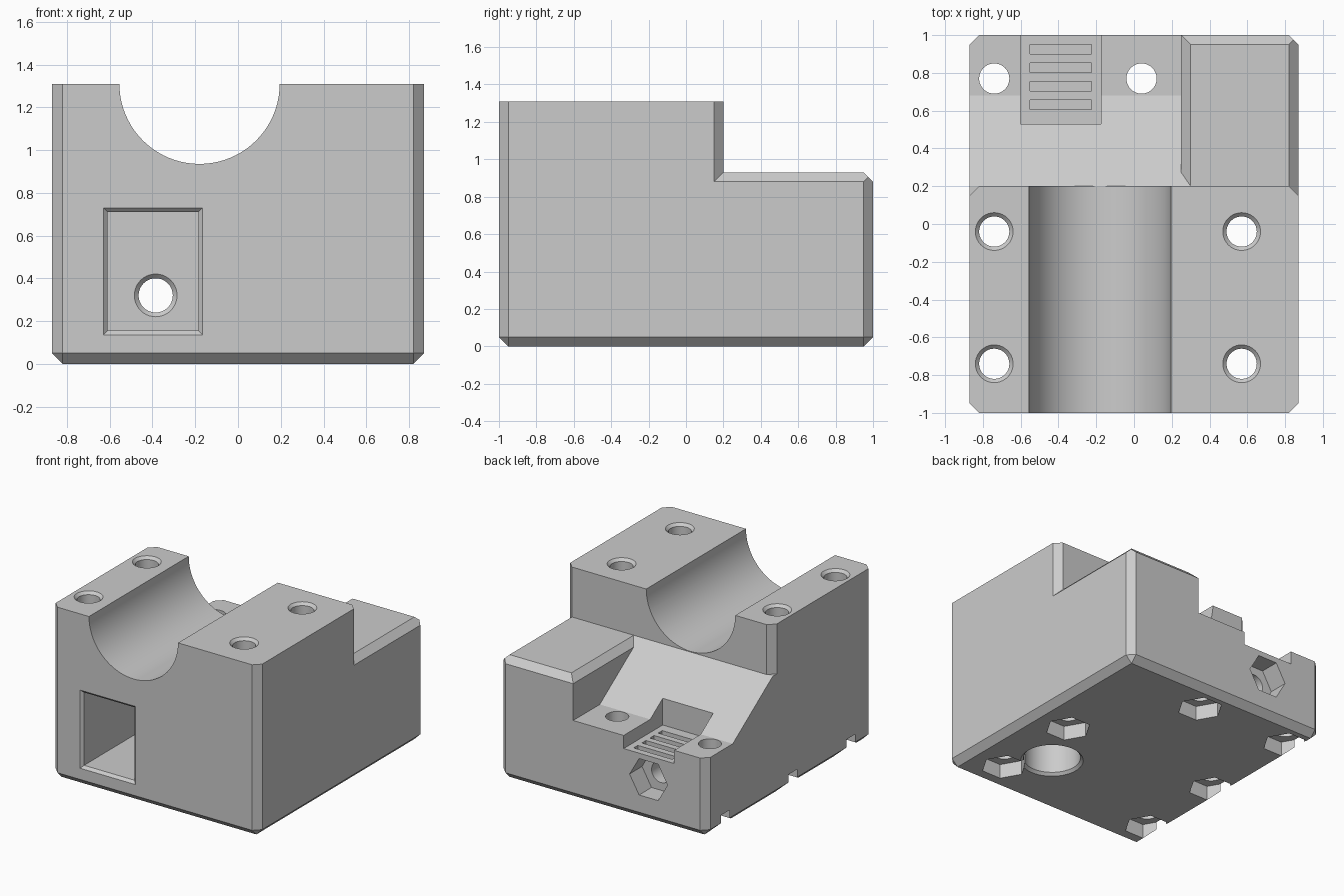
import bpy, bmesh, math
from mathutils import Vector

if "Cube" in bpy.data.objects:
    bpy.data.objects.remove(bpy.data.objects["Cube"], do_unlink=True)

# One grey plastic material
grey = bpy.data.materials.new("grey_plastic")
grey.use_nodes = True
COLOR = (0.6, 0.6, 0.6, 1)
grey.diffuse_color = COLOR
grey.node_tree.nodes["Principled BSDF"].inputs["Base Color"].default_value = COLOR

W, L, H, C = 0.87, 1.0, 1.31, 0.05   # half width, half length, height, chamfer
REAR_Z, FLAT_Z = 0.93, 0.60          # raised rear top, low rear shelf
SEAT_X = -0.18                       # centre of the bearing seat


def solid(name, points):
    """Convex solid around the given points."""
    bm = bmesh.new()
    for p in points:
        bm.verts.new(p)
    res = bmesh.ops.convex_hull(bm, input=bm.verts[:])
    loose = {g for g in res["geom_interior"] + res["geom_unused"]
             if isinstance(g, bmesh.types.BMVert) and not g.link_faces}
    bmesh.ops.delete(bm, geom=list(loose), context="VERTS")
    bmesh.ops.dissolve_limit(bm, angle_limit=0.005, verts=bm.verts[:], edges=bm.edges[:])
    bmesh.ops.recalc_face_normals(bm, faces=bm.faces[:])
    mesh = bpy.data.meshes.new(name)
    bm.to_mesh(mesh)
    bm.free()
    mesh.materials.append(grey)
    obj = bpy.data.objects.new(name, mesh)
    bpy.context.collection.objects.link(obj)
    return obj


def box(x, y, z):
    return [(a, b, c) for a in x for b in y for c in z]


def rings(axis, center, start, end, n=40):
    """Two rings, each (radius, position along the axis); vertices start on x."""
    pts = []
    for r, h in (start, end):
        for i in range(n):
            a = math.tau * i / n
            u, v = r * math.cos(a), r * math.sin(a)
            if axis == "z":
                pts.append((center[0] + u, center[1] + v, h))
            else:
                pts.append((center[0] + u, h, center[1] + v))
    return pts


def octagon(z):
    return [(sx * x, sy * y, z) for sx in (-1, 1) for sy in (-1, 1)
            for x, y in ((W, L - C), (W - C, L))]


# Main block with chamfered uprights and bottom edges
body = solid("bearing_block",
             box((-W + C, W - C), (-L + C, L - C), (0,)) + octagon(C) + octagon(H))
bpy.context.view_layer.objects.active = body


def cut(points):
    tool = solid("cutter", points)
    tool.hide_render = True
    mod = body.modifiers.new("cut", "BOOLEAN")
    mod.operation, mod.solver, mod.object = "DIFFERENCE", "EXACT", tool
    bpy.ops.object.modifier_apply(modifier=mod.name)
    mesh = tool.data
    bpy.data.objects.remove(tool, do_unlink=True)
    bpy.data.meshes.remove(mesh)


body.select_set(True)

# Rear step
cut(box((-1, 1), (0.2, 1.2), (REAR_Z, 1.5)))
# Left edge chamfers of the step, mitred together
cut(box((0.77,), (0.25, 1.2), (0.98, 1.5)) + box((0.97,), (0.05, 1.2), (0.78, 1.5)))
# Right corner chamfer of the tall part
cut([(x, y, z) for x, y in ((-0.77, 0.25), (-0.97, 0.05), (-0.97, 0.25))
     for z in (REAR_Z, 1.5)])
# Rear top chamfer of the raised part
cut([(x, y, z) for x in (-1, 1) for y, z in ((0.9, 0.98), (1.1, 0.78), (1.1, 0.98))])
# Slope and low shelf
cut([(x, y, z) for x in (-1, 0.25)
     for y, z in ((0.2, REAR_Z), (0.68, FLAT_Z), (1.2, FLAT_Z), (1.2, 1.5), (0.2, 1.5))])
# Inner chamfer of the raised part, running into the slope
cut([(0.24, 0.2, 0.93), (0.3, 0.2, 0.93), (0.24, 0.2, 1.0), (0.37, 0.2, 1.0),
     (0.24, 0.287, 0.87), (0.24, 1.2, 0.87), (0.24, 1.2, 1.0), (0.37, 1.2, 1.0)])

# Half-round bearing seat
cut(rings("y", (SEAT_X, H), (0.375, -1.1), (0.375, 0.3), 80))

# Bolt holes with nut traps underneath, countersunk on the tall part
for x, y, top in ((-0.74, -0.04, H), (0.57, -0.04, H), (-0.74, -0.74, H),
                  (0.57, -0.74, H), (-0.74, 0.77, FLAT_Z), (0.04, 0.77, FLAT_Z)):
    cut(rings("z", (x, y), (0.08, -0.1), (0.08, top + 0.1)))
    cut(rings("z", (x, y), (0.16, -0.1), (0.16, 0.11), 6))
    if top == H:
        cut(rings("z", (x, y), (0.08, top - 0.02), (0.12, top + 0.02)))

# Round socket in the underside
cut(rings("z", (0.37, -0.455), (0.2, -0.1), (0.2, 0.6), 48))
cut(rings("z", (0.37, -0.455), (0.24, -0.02), (0.2, 0.02), 48))

# Front pocket with chamfered mouth
POCKET_END = 0.2
cut(box((-0.61, -0.185), (-1.1, POCKET_END), (0.155, 0.71)))
cut(box((-0.65, -0.145), (-1.02,), (0.115, 0.75))
    + box((-0.61, -0.185), (-0.98,), (0.155, 0.71)))

# Tension screw hole and its nut trap in the back
SCREW = (-0.385, 0.32)
cut(rings("y", SCREW, (0.08, 0.1), (0.08, 1.1)))
cut(rings("y", SCREW, (0.12, POCKET_END - 0.02), (0.08, POCKET_END + 0.02)))
cut(rings("y", SCREW, (0.16, 0.85), (0.16, 1.1), 6))

# Belt recess with tooth slots
FLOOR = 0.5
cut(box((-0.6, -0.175), (0.53, 1.1), (FLOOR, 1.0)))
for i in range(4):
    y = 0.632 + 0.098 * i
    cut(box((-0.55, -0.225), (y - 0.025, y + 0.025), (FLOOR - 0.03, FLOOR + 0.1)))

bpy.ops.object.shade_smooth_by_angle(angle=math.radians(25))
